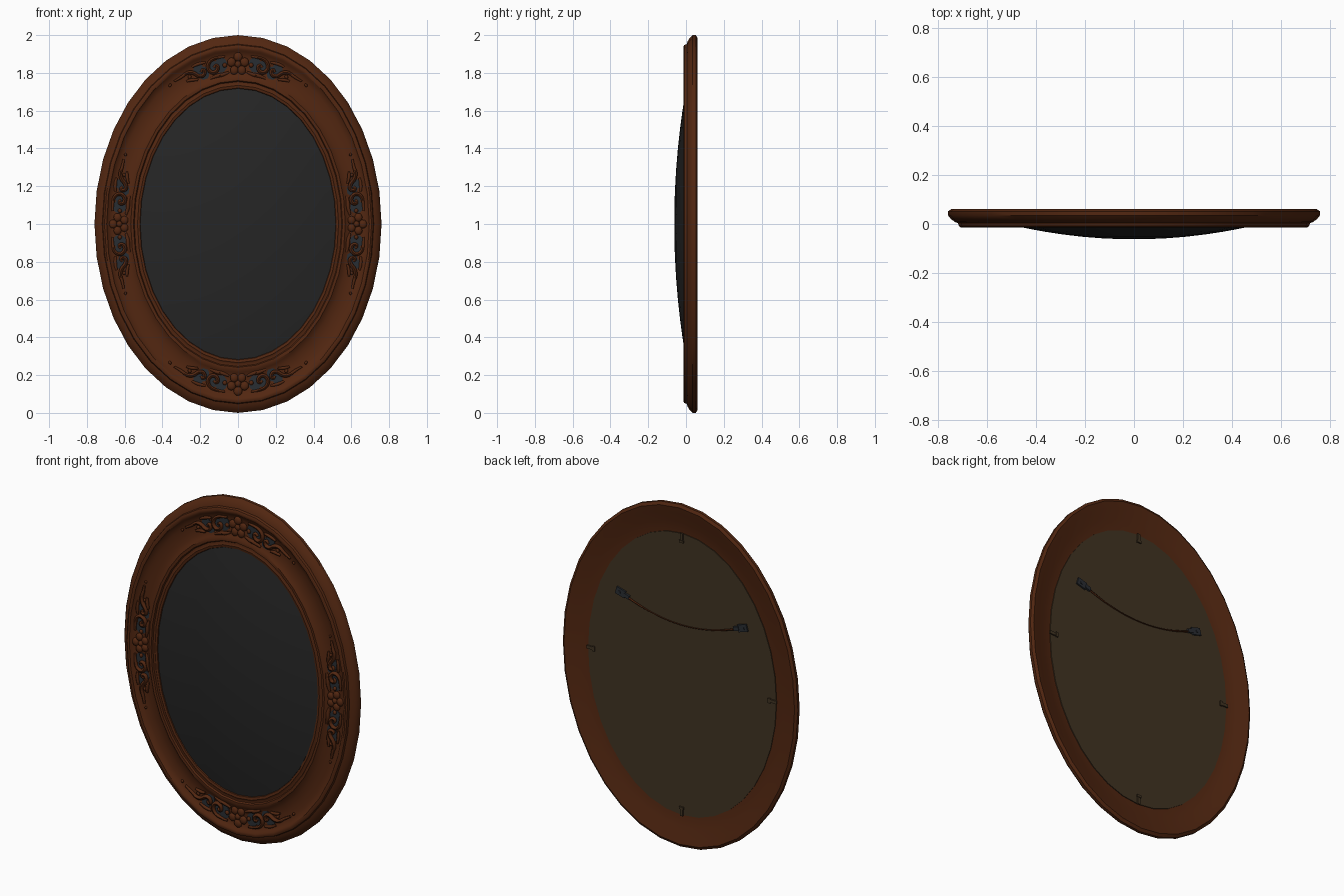
import bpy, bmesh, math
from mathutils import Matrix, Vector

if "Cube" in bpy.data.objects:
    bpy.data.objects.remove(bpy.data.objects["Cube"])

SEG = 36


def material(name, rgb):
    m = bpy.data.materials.new(name)
    m.diffuse_color = (*rgb, 1)
    m.use_nodes = True
    m.node_tree.nodes["Principled BSDF"].inputs["Base Color"].default_value = m.diffuse_color
    return m


WALNUT = material("walnut", (0.085, 0.020, 0.0055))
GLASS = material("black_glass", (0.019, 0.019, 0.019))
BOARD = material("brown_board", (0.052, 0.033, 0.016))
SLATE = material("dark_slate", (0.022, 0.026, 0.032))


def finish(bm, name, mat, angle=40):
    bmesh.ops.recalc_face_normals(bm, faces=bm.faces[:])
    me = bpy.data.meshes.new(name)
    bm.to_mesh(me)
    bm.free()
    return add(me, name, mat, angle)


def add(me, name, mat, angle=40):
    ob = bpy.data.objects.new(name, me)
    bpy.context.collection.objects.link(ob)
    me.materials.clear()
    me.materials.append(mat)
    bpy.ops.object.select_all(action='DESELECT')
    ob.select_set(True)
    bpy.context.view_layer.objects.active = ob
    bpy.ops.object.shade_smooth_by_angle(angle=math.radians(angle))
    return ob


def oval(t):
    """Half axes of the oval: t=0 at the rim, t=1 at the glass."""
    return 0.76 - 0.24 * t, 1.0 - 0.28 * t


def sweep(name, rings, mat, closed, angle=40):
    """Rings of (half width, half height, y) joined into an oval body."""
    bm = bmesh.new()
    loops = []
    for rx, rz, y in rings:
        loops.append([bm.verts.new((rx * math.sin(a), y, 1 + rz * math.cos(a)))
                      for a in (2 * math.pi * i / SEG for i in range(SEG))])
    pairs = list(zip(loops, loops[1:]))
    if closed:
        pairs.append((loops[-1], loops[0]))
    else:
        bm.faces.new(loops[0])
        bm.faces.new(loops[-1])
    for a, b in pairs:
        for i in range(SEG):
            j = (i + 1) % SEG
            bm.faces.new((a[i], a[j], b[j], b[i]))
    return finish(bm, name, mat, angle)


def on_frame(side, u, v, y):
    """Place a point given along (u) and across (v) the moulding."""
    rx, rz = oval(0.55 - v / 0.26)
    mid = oval(0.55)[side % 2]
    a = side * math.pi / 2 + u / mid
    return Vector((rx * math.sin(a), y, 1 + rz * math.cos(a)))


def tubes(name, strokes, thick, mat):
    """Tapered round strokes, one spline per (points, radii)."""
    cu = bpy.data.curves.new(name, 'CURVE')
    cu.dimensions = '3D'
    cu.bevel_depth = thick
    cu.bevel_resolution = 1
    cu.resolution_u = 3
    cu.use_fill_caps = True
    for pts, radii in strokes:
        sp = cu.splines.new('NURBS')
        sp.points.add(len(pts) - 1)
        for p, co, r in zip(sp.points, pts, radii):
            p.co = (*co, 1)
            p.radius = r
        sp.order_u = 3
        sp.use_endpoint_u = True
    tmp = bpy.data.objects.new(name + "_path", cu)
    bpy.context.collection.objects.link(tmp)
    dg = bpy.context.evaluated_depsgraph_get()
    me = bpy.data.meshes.new_from_object(tmp.evaluated_get(dg))
    bpy.data.objects.remove(tmp)
    me.name = name
    return add(me, name, mat, 60)


# moulded oval frame: rim, outer bead, cove, inner bead, lip, hollow back
profile = [(0.06, 0.062), (0.0, 0.052), (0.0, 0.035), (0.05, 0.020),
           (0.12, 0.008), (0.17, 0.004), (0.185, -0.009), (0.22, -0.014),
           (0.27, -0.012), (0.30, -0.003), (0.40, 0.006), (0.55, 0.009),
           (0.68, 0.004), (0.76, -0.005), (0.80, -0.013), (0.86, -0.012),
           (0.88, -0.003), (0.92, -0.003), (0.95, -0.008), (1.0, -0.005),
           (1.02, 0.010), (1.02, 0.028), (0.64, 0.030), (0.40, 0.040),
           (0.20, 0.054)]
sweep("frame", [(*oval(t), y) for t, y in profile], WALNUT, True)

# domed glass
gx, gz = oval(1.01)
sweep("glass", [(gx, gz, 0.008)] + [(gx * r, gz * r, -0.0625 * (1 - r * r))
      for r in (1, 0.92, 0.82, 0.7, 0.56, 0.4, 0.24, 0.08)], GLASS, False)

# backing board
bx, bz = oval(0.63)
sweep("backing_board", [(bx, bz, 0.022), (bx, bz, 0.035)], BOARD, False)

# carved scrolls, half a spray, mirrored and repeated on four sides
half_spray = [
    [(.13, 0), (.118, .012), (.105, 0), (.115, -.022), (.145, -.024),
     (.163, .005), (.147, .036), (.11, .046), (.065, .042)],
    [(.2, 0), (.19, .012), (.177, 0), (.188, -.022), (.217, -.016),
     (.235, .015), (.265, .032), (.3, .026), (.34, .032)],
    [(.05, -.036), (.085, -.046), (.12, -.042), (.16, -.047)],
    [(.165, .036), (.195, .047), (.235, .044)],
    [(.225, -.03), (.25, -.012), (.285, -.006)],
]
strokes = []
for side in range(4):
    for m in (1, -1):
        for line in half_spray:
            n = len(line) - 1
            strokes.append(([on_frame(side, m * u, v, -0.001) for u, v in line],
                            [0.55 + 0.55 * math.sin(math.pi * i / n) for i in range(n + 1)]))
tubes("carved_scrolls", strokes, 0.0115, WALNUT)

# carved flowers and small berries
bm = bmesh.new()
for side in range(4):
    balls = [(0, 0, 0.017, 0.014)]
    for k in range(5):
        a = math.pi / 2 + k * math.tau / 5
        balls.append((0.036 * math.cos(a), 0.036 * math.sin(a), 0.023, 0.013))
    for m in (1, -1):
        balls += [(m * .07, 0, .012, .010), (m * .262, .005, .010, .009),
                  (m * .365, .03, .008, .007)]
    for u, v, r, h in balls:
        new = bmesh.ops.create_icosphere(bm, subdivisions=2, radius=1)["verts"]
        for vert in new:
            c = vert.co.copy()
            vert.co = on_frame(side, u + r * c.x, v + r * c.z, h * c.y)
finish(bm, "carved_flowers", WALNUT, 60)

# dark hollows between the carvings
bm = bmesh.new()
for side in range(4):
    for m in (1, -1):
        for u, v, ru, rv in ((.09, .004, .034, .038), (.137, .006, .024, .034),
                             (.185, -.012, .028, .034), (.208, .02, .026, .025)):
            ring = [on_frame(side, m * (u + ru * math.cos(a)), v + rv * math.sin(a), 0.002)
                    for a in (math.tau * i / 10 for i in range(10))]
            front = bm.faces.new([bm.verts.new(p) for p in ring])
            ext = bmesh.ops.extrude_face_region(bm, geom=[front])["geom"]
            for e in ext:
                if isinstance(e, bmesh.types.BMVert):
                    e.co.y += 0.008
finish(bm, "carving_hollows", SLATE)


def box(bm, at, size, tilt=0):
    mat = (Matrix.Translation(at) @ Matrix.Rotation(tilt, 4, 'Y')
           @ Matrix.Diagonal((*size, 1)))
    bmesh.ops.create_cube(bm, size=1, matrix=mat)


# hanger plates on the back
bm = bmesh.new()
for m in (1, -1):
    tilt = -m * 0.28
    box(bm, (m * .395, .039, 1.377), (.06, .010, .042), tilt)
    box(bm, (m * .355, .041, 1.365), (.035, .012, .022), tilt)
    box(bm, (m * .40, .045, 1.378), (.014, .006, .014), tilt)
finish(bm, "hanger_plates", SLATE)

# sagging hanging wire with twisted ends
wire = [(x, 0.041, 1.29 + 0.07 * (x / 0.35) ** 2)
        for x in (-.35 + .7 * i / 10 for i in range(11))]
tubes("hanging_wire", [(wire, [1.5, 1.4, 1] + [.8] * 5 + [1, 1.4, 1.5])], 0.0035, WALNUT)

# four retaining clips around the backing board
bm = bmesh.new()
for side in range(4):
    rx, rz = oval(0.71)
    a = side * math.pi / 2
    s, c = math.sin(a), math.cos(a)
    box(bm, (rx * s, .039, 1 + rz * c), (.018, .008, .05), a)
    box(bm, ((rx - .022) * s, .042, 1 + (rz - .022) * c), (.028, .008, .014), a)
finish(bm, "retaining_clips", BOARD)
